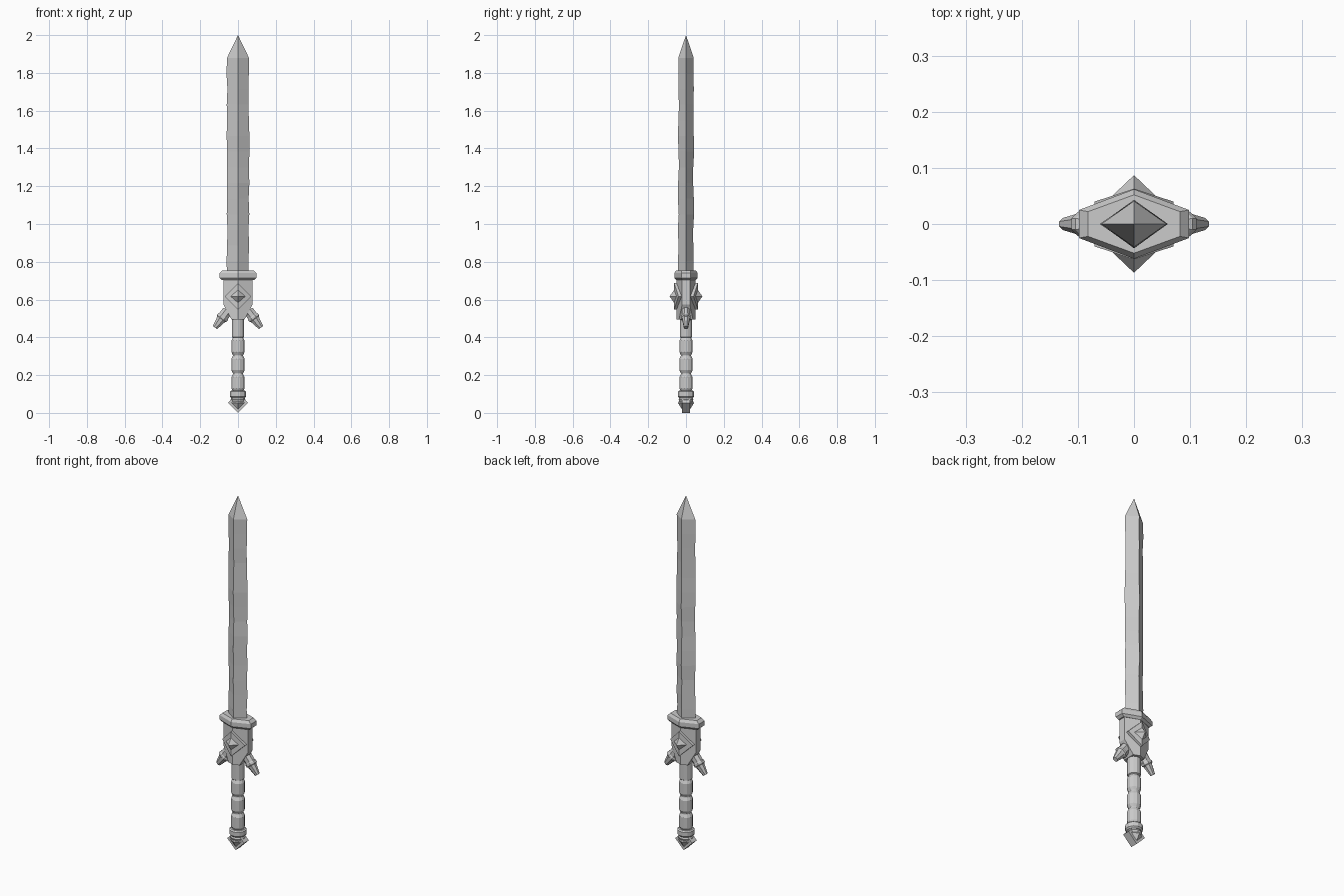
import bpy, math, random
from mathutils import Matrix, Vector

if "Cube" in bpy.data.objects:
    bpy.data.objects.remove(bpy.data.objects["Cube"])

random.seed(4)


def make(name, verts, faces, mat=None):
    me = bpy.data.meshes.new(name)
    me.from_pydata([Vector(v) for v in verts], [], faces)
    if mat:
        me.transform(mat)
    ob = bpy.data.objects.new(name, me)
    bpy.context.collection.objects.link(ob)
    bpy.context.view_layer.objects.active = ob
    bpy.ops.object.mode_set(mode='EDIT')
    bpy.ops.mesh.select_all(action='SELECT')
    bpy.ops.mesh.normals_make_consistent(inside=False)
    bpy.ops.object.mode_set(mode='OBJECT')
    return ob


def loft(name, rings, mat=None):
    """Skin a stack of equal-length rings and cap both ends."""
    n = len(rings[0])
    verts = [p for r in rings for p in r]
    faces = [(k * n + i, k * n + (i + 1) % n, (k + 1) * n + (i + 1) % n, (k + 1) * n + i)
             for k in range(len(rings) - 1) for i in range(n)]
    faces += [tuple(range(n)), tuple(range(len(verts) - n, len(verts)))]
    return make(name, verts, faces, mat)


def lathe(name, profile, sides, mat=None):
    def ring(r, z):
        return [(r * math.cos(2 * math.pi * (i + .5) / sides),
                 r * math.sin(2 * math.pi * (i + .5) / sides), z) for i in range(sides)]
    return loft(name, [ring(r, z) for r, z in profile], mat)


def hexagon(w, side, ridge, z):
    return [(w, -side, z), (w, side, z), (0, ridge, z), (-w, side, z), (-w, -side, z), (0, -ridge, z)]


# blade: diamond section with slightly worn edges
rings = []
for i in range(15):
    z = 0.72 + 1.16 * i / 14
    j = 0 if i in (0, 14) else 1
    a, b, c, d = (random.uniform(-0.004, 0.003) * j for _ in range(4))
    rings.append([(0.058 + a, 0, z), (0, 0.041 + b, z), (-0.058 - c, 0, z), (0, -0.041 - d, z)])
verts = [p for r in rings for p in r] + [(0, 0, 2.0)]
faces = [(k * 4 + i, k * 4 + (i + 1) % 4, k * 4 + 4 + (i + 1) % 4, k * 4 + 4 + i)
         for k in range(14) for i in range(4)]
faces += [(56 + i, 56 + (i + 1) % 4, 60) for i in range(4)] + [(0, 1, 2, 3)]
make("blade", verts, faces)

# guard block, tapering at the bottom, and its bevelled collar
loft("guard_block", [hexagon(0.035, 0.037, 0.05, 0.495),
                     hexagon(0.078, 0.02, 0.05, 0.575),
                     hexagon(0.078, 0.02, 0.05, 0.715)])
loft("guard_collar", [hexagon(0.084, 0.02, 0.05, 0.703),
                      hexagon(0.098, 0.025, 0.062, 0.715),
                      hexagon(0.098, 0.025, 0.062, 0.740),
                      hexagon(0.082, 0.022, 0.052, 0.755)])


# folded diamond plate and pyramid gem on both faces of the guard
def gem(name, s):
    def plate(h, ridge, edge):
        return [(h, s * edge, 0.617), (0, s * ridge, 0.617 + h),
                (-h, s * edge, 0.617), (0, s * ridge, 0.617 - h)]
    outer, back = plate(0.07, 0.063, 0.040), plate(0.07, 0.04, 0.015)
    verts = back + outer
    faces = [(i, (i + 1) % 4, 4 + (i + 1) % 4, 4 + i) for i in range(4)]
    faces += [(0, 1, 3), (1, 2, 3), (4, 5, 7), (5, 6, 7)]
    make(name + "_plate", verts, faces)
    base = plate(0.041, 0.058, 0.048)
    make(name + "_stone", base + [(0, s * 0.087, 0.617)],
         [(i, (i + 1) % 4, 4) for i in range(4)] + [(0, 1, 3), (1, 2, 3)])


gem("front_gem", -1)
gem("back_gem", 1)

# side prongs pointing outward and down
for s, n in ((-1, "left"), (1, "right")):
    rot = Vector((s * 0.60, 0, -0.80)).to_track_quat('Z', 'Y').to_matrix().to_4x4()
    lathe(n + "_prong", [(0.030, 0), (0.030, 0.035), (0.034, 0.040), (0.034, 0.052),
                         (0.027, 0.058), (0.015, 0.112)], 8,
          Matrix.Translation((s * 0.055, 0, 0.541)) @ Matrix.Diagonal((1, 0.78, 1, 1)) @ rot)

# grip with wrapped bulges
profile = [(0.034, 0.51), (0.034, 0.402)]
for top in (0.398, 0.302, 0.206):
    profile += [(0.028, top), (0.036, top - 0.016), (0.036, top - 0.076), (0.028, top - 0.092)]
lathe("grip", profile + [(0.028, 0.10)], 12)
lathe("lower_ring", [(0.038, 0.118), (0.045, 0.112), (0.045, 0.088), (0.038, 0.080)], 12)
lathe("pommel_neck", [(0.034, 0.085), (0.040, 0.070), (0.030, 0.045)], 12)


# pommel: diamond block with a pyramid on each face
def diamond(h, y):
    return [(h, y, 0.053), (0, y, 0.053 + h), (-h, y, 0.053), (0, y, 0.053 - h)]


loft("pommel_block", [diamond(0.053, -0.021), diamond(0.053, 0.021)])
for s, n in ((-1, "front"), (1, "back")):
    make("pommel_stone_" + n, diamond(0.036, s * 0.02) + [(0, s * 0.043, 0.053)],
         [(i, (i + 1) % 4, 4) for i in range(4)] + [(0, 1, 2, 3)])
